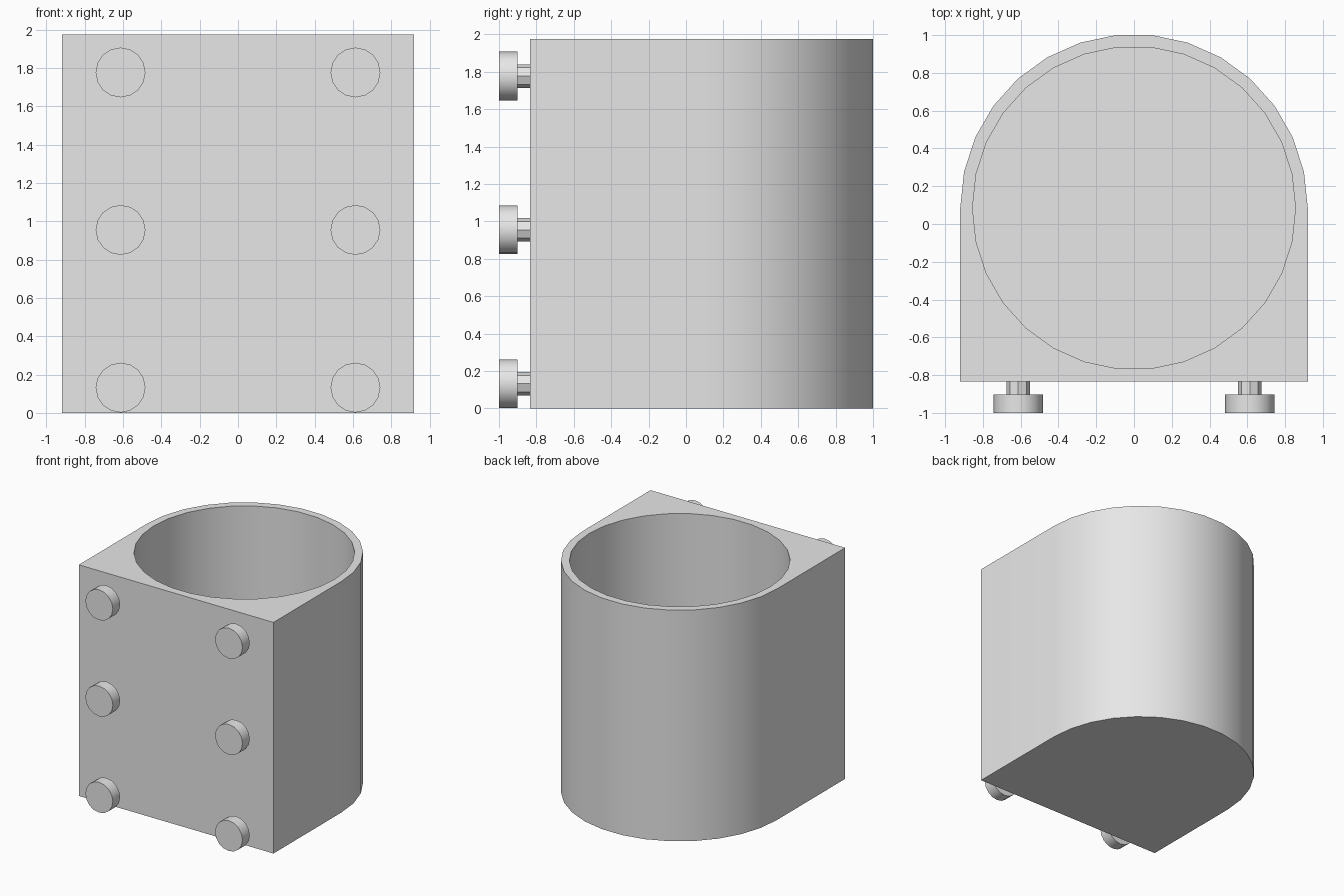
import bpy, bmesh, math
from mathutils import Matrix

default = bpy.data.objects.get("Cube")
if default:
    bpy.data.objects.remove(default, do_unlink=True)

HEIGHT, FLOOR = 1.975, 0.07
CENTRE_Y, FRONT_Y = 0.085, -0.835
OUTER_R, BORE_R, SIDES = 0.92, 0.855, 30

grey = bpy.data.materials.new("light grey")
grey.use_nodes = True
grey.diffuse_color = (0.8, 0.8, 0.8, 1)
grey.node_tree.nodes["Principled BSDF"].inputs["Base Color"].default_value = (0.8, 0.8, 0.8, 1)


def make_object(name, bm):
    bmesh.ops.recalc_face_normals(bm, faces=bm.faces)
    mesh = bpy.data.meshes.new(name)
    bm.to_mesh(mesh)
    bm.free()
    mesh.materials.append(grey)
    obj = bpy.data.objects.new(name, mesh)
    bpy.context.collection.objects.link(obj)
    return obj


def prism(name, outline, z0, z1):
    """Extrude a flat outline upward from z0 to z1."""
    bm = bmesh.new()
    base = bm.faces.new([bm.verts.new((x, y, z0)) for x, y in outline])
    top = bmesh.ops.extrude_face_region(bm, geom=[base], use_keep_orig=True)["geom"]
    verts = [g for g in top if isinstance(g, bmesh.types.BMVert)]
    bmesh.ops.translate(bm, verts=verts, vec=(0, 0, z1 - z0))
    return make_object(name, bm)


def arc(radius, count):
    step = 2 * math.pi / SIDES
    return [(radius * math.cos(i * step), CENTRE_Y + radius * math.sin(i * step))
            for i in range(count)]


def activate(obj):
    bpy.ops.object.select_all(action='DESELECT')
    obj.select_set(True)
    bpy.context.view_layer.objects.active = obj


def smooth(obj):
    activate(obj)
    bpy.ops.object.shade_smooth_by_angle(angle=math.radians(30))


# Body: round back, square front, with a deep round bore open at the top
outline = arc(OUTER_R, SIDES // 2 + 1) + [(-OUTER_R, FRONT_Y), (OUTER_R, FRONT_Y)]
body = prism("body", outline, 0, HEIGHT)
cutter = prism("bore_cutter", arc(BORE_R, SIDES), FLOOR, HEIGHT + 0.2)
cutter.hide_render = True
bore = body.modifiers.new("bore", 'BOOLEAN')
bore.operation = 'DIFFERENCE'
bore.solver = 'EXACT'
bore.object = cutter
activate(body)
bpy.ops.object.modifier_apply(modifier="bore")
bpy.data.objects.remove(cutter, do_unlink=True)
smooth(body)


def add_cylinder(bm, sides, radius, y0, y1):
    """Cylinder lying along y."""
    place = Matrix.Translation((0, (y0 + y1) / 2, 0)) @ Matrix.Rotation(math.pi / 2, 4, 'X')
    bmesh.ops.create_cone(bm, cap_ends=True, segments=sides, radius1=radius,
                          radius2=radius, depth=y1 - y0, matrix=place)


# Bolts: two columns of three on the front, each a thin shank and a round head
for side, x in (("right", -0.613), ("left", 0.613)):
    for level, z in (("lower", 0.132), ("middle", 0.955), ("upper", 1.777)):
        bm = bmesh.new()
        add_cylinder(bm, 16, 0.13, -1.0, -0.902)
        add_cylinder(bm, 8, 0.063, -0.902, FRONT_Y + 0.01)
        bolt = make_object(f"{level}_{side}_bolt", bm)
        bolt.location = (x, 0, z)
        smooth(bolt)
